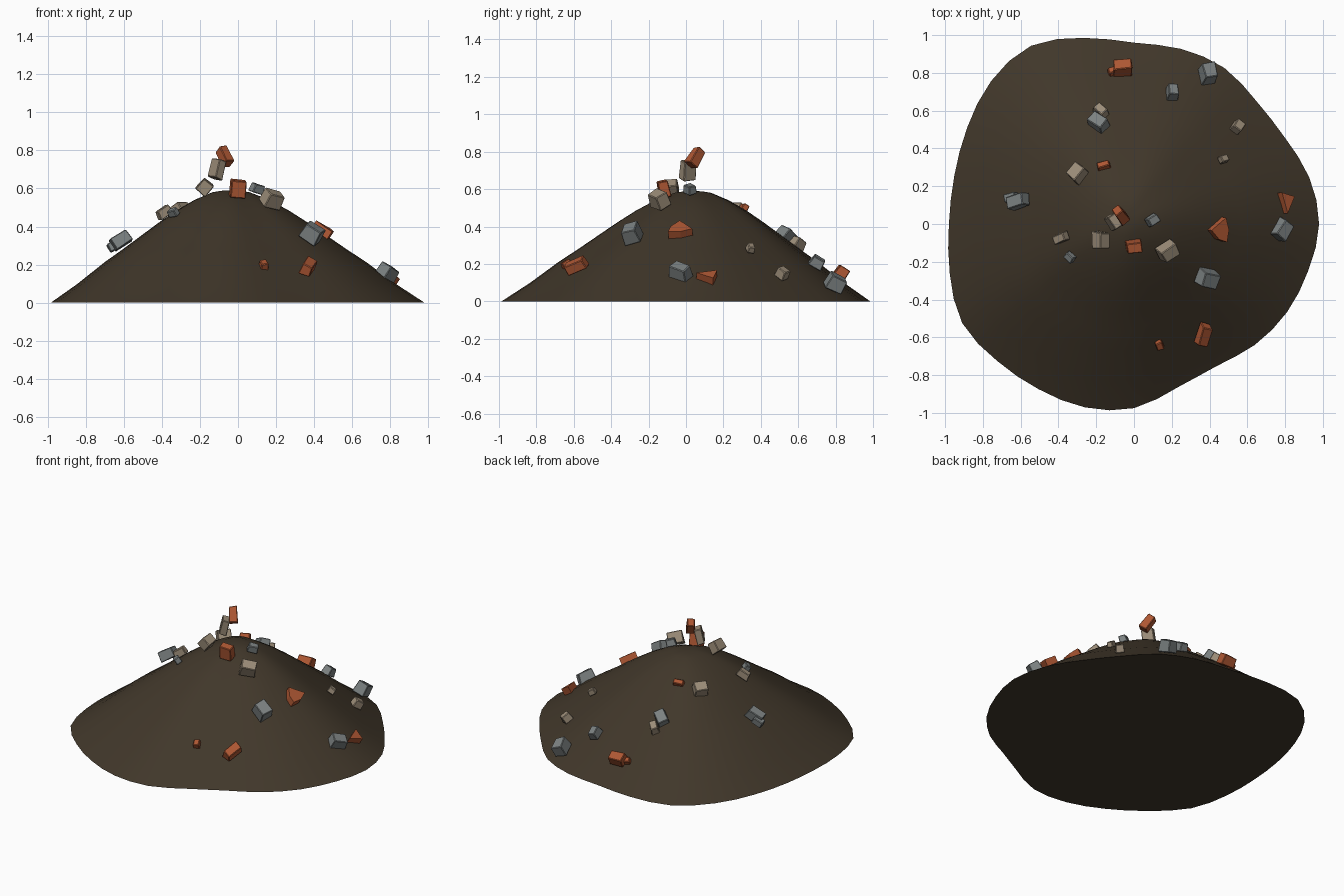
import bpy, bmesh, math, random
from mathutils import Matrix, Vector

random.seed(4)
if "Cube" in bpy.data.objects:
    bpy.data.objects.remove(bpy.data.objects["Cube"], do_unlink=True)


def make_material(name, rgb):
    mat = bpy.data.materials.new(name)
    mat.use_nodes = True
    colour = (*rgb, 1.0)
    mat.diffuse_color = colour
    bsdf = mat.node_tree.nodes["Principled BSDF"]
    bsdf.inputs["Base Color"].default_value = colour
    bsdf.inputs["Roughness"].default_value = 0.9
    return mat


SOIL = make_material("dark soil", (0.052, 0.038, 0.023))
BRICK = make_material("brick orange", (0.42, 0.095, 0.033))
CONCRETE = make_material("concrete grey", (0.2, 0.22, 0.22))
STONE = make_material("sandy stone", (0.33, 0.265, 0.19))


def finish(bm, name, mat):
    bmesh.ops.recalc_face_normals(bm, faces=bm.faces[:])
    mesh = bpy.data.meshes.new(name)
    bm.to_mesh(mesh)
    bm.free()
    mesh.materials.append(mat)
    obj = bpy.data.objects.new(name, mesh)
    bpy.context.collection.objects.link(obj)
    return obj


def curve_value(values, position):
    """Smooth closed interpolation through evenly spaced values."""
    i, f = int(position), position % 1
    n = len(values)
    a, b, c, d = (values[(i + k) % n] for k in (-1, 0, 1, 2))
    return b + f / 2 * (c - a + f * (2*a - 5*b + 4*c - d + f * (3*(b - c) + d - a)))


# Mound: uneven outline radii, and a bell profile of (fraction, height)
OUTLINE = [.98, .96, .92, .918, .955, .96, .96, 1.02, 1.09, 1.07, 1.02, .985,
           .98, 1.01, 1.05, 1.025, 1.01, 1.005, .975, .895, .87, .905, .935, .955]
PROFILE = [(.05, .588), (.1, .58), (.2, .54), (.3, .485), (.4, .42), (.5, .35),
           (.6, .28), (.7, .213), (.85, .1), (1, 0)]
APEX = Vector((-.04, .04, .59))
SEGMENTS = 48


def build_mound():
    bm = bmesh.new()
    top = bm.verts.new(APEX)
    previous = None
    for fraction, height in PROFILE:
        ring = []
        for s in range(SEGMENTS):
            angle = math.tau * s / SEGMENTS
            radius = curve_value(OUTLINE, s * len(OUTLINE) / SEGMENTS)
            rim = Vector((math.cos(angle), math.sin(angle), 0)) * radius
            spot = APEX.lerp(rim, fraction)
            ring.append(bm.verts.new((spot.x, spot.y, height)))
        for s in range(SEGMENTS):
            t = (s + 1) % SEGMENTS
            if previous is None:
                bm.faces.new((top, ring[s], ring[t]))
            else:
                bm.faces.new((previous[s], ring[s], ring[t], previous[t]))
        previous = ring
    bm.faces.new(previous[::-1])
    mound = finish(bm, "soil_mound", SOIL)
    bpy.context.view_layer.objects.active = mound
    mound.select_set(True)
    bpy.ops.object.shade_smooth_by_angle(angle=math.radians(40))
    mound.select_set(False)


def slope_rotation(x, y):
    """Lean a piece outward so that it lies on the slope."""
    outward = Vector((x, y, 0)) - Vector((APEX.x, APEX.y, 0))
    axis = Vector((-outward.y, outward.x, 0))
    return Matrix.Rotation(.58 * min(1, outward.length / .25), 4, axis)


def add_block(name, mat, place, size, rotation):
    """A chipped block: slightly tapered, skewed and chamfered."""
    bm = bmesh.new()
    bmesh.ops.create_cube(bm, size=1)
    for v in bm.verts:
        if v.co.z > 0:
            v.co.x *= .9
            v.co.y *= .88
        v.co += Vector([random.uniform(-.05, .05) for _ in range(3)])
    bmesh.ops.scale(bm, vec=size, verts=bm.verts[:])
    bmesh.ops.bevel(bm, geom=bm.edges[:], offset=.004, segments=1, affect='EDGES')
    bm.transform(Matrix.Translation(place) @ rotation)
    return finish(bm, name, mat)


def add_shard(name, mat, place, points, thickness):
    """A flat broken piece with a polygon outline, lying on the slope."""
    bm = bmesh.new()
    face = bm.faces.new([bm.verts.new((x, y, -thickness / 2)) for x, y in points])
    grown = bmesh.ops.extrude_face_region(bm, geom=[face])["geom"]
    moved = [g for g in grown if isinstance(g, bmesh.types.BMVert)]
    bmesh.ops.translate(bm, vec=(0, 0, thickness), verts=moved)
    bm.transform(Matrix.Translation(place) @ slope_rotation(place[0], place[1]))
    return finish(bm, name, mat)


def scatter(name, mat, pieces):
    """Each piece: x, y, z, length, width, turn in degrees."""
    for number, (x, y, z, length, width, turn) in enumerate(pieces, 1):
        rotation = slope_rotation(x, y) @ Matrix.Rotation(math.radians(turn), 4, 'Z')
        size = (length, width, min(length, width) * .95)
        add_block(f"{name}_{number}", mat, (x, y, z), size, rotation)


build_mound()

# Loose rubble lying on the slopes
scatter("brick_chunk", BRICK, [
    (-.06, .83, .15, .1, .07, 3),
    (-.11, .81, .14, .06, .04, 20),
    (-.16, .31, .5, .07, .04, 15),
    (.37, -.59, .19, .06, .12, -12),
    (.135, -.64, .2, .04, .05, 20),
])
scatter("concrete_chunk", CONCRETE, [
    (.395, .8, .1, .08, .1, 10),
    (.205, .7, .21, .06, .075, 0),
    (-.19, .535, .35, .1, .075, -38),
    (-.615, .12, .33, .11, .07, 15),
    (-.65, .14, .3, .07, .05, 10),
    (.1, .02, .6, .065, .05, 32),
    (-.34, -.175, .475, .055, .04, -40),
    (.785, -.03, .16, .075, .11, -35),
    (.39, -.29, .365, .1, .09, -18),
])
scatter("stone_chunk", STONE, [
    (-.175, .6, .31, .08, .055, -45),
    (-.3, .27, .48, .08, .09, -38),
    (-.39, -.075, .475, .08, .05, 20),
    (.55, .515, .15, .055, .065, -35),
    (.475, .345, .285, .05, .04, 20),
    (.18, -.145, .545, .1, .08, 28),
])

# Pieces heaped on the summit, each with its own tilt
SUMMIT = [
    ("summit_brick_base", BRICK, (0, -.12, .6), (.085, .06, .09), (10, 2, 5)),
    ("summit_stone_base", STONE, (-.175, -.085, .605), (.07, .09, .07), (5, 38, 0)),
    ("summit_stone_upper", STONE, (-.11, .01, .7), (.05, .08, .1), (-5, 14, 35)),
    ("summit_brick_top", BRICK, (-.07, .05, .77), (.055, .06, .1), (-32, -22, 30)),
]
for name, mat, place, size, tilt in SUMMIT:
    turn = Matrix.Identity(4)
    for degrees, axis in zip(tilt, "XYZ"):
        turn = turn @ Matrix.Rotation(math.radians(degrees), 4, axis)
    add_block(name, mat, place, size, turn)

# Broken tile shards on the left slope
add_shard("fan_shard", BRICK, (.445, -.03, .375),
          [(-.06, 0), (-.01, -.05), (.04, -.065), (.05, .0), (.03, .065)], .06)
add_shard("triangle_shard", BRICK, (.8, .11, .13),
          [(-.035, .055), (.0, -.055), (.045, .035)], .05)
